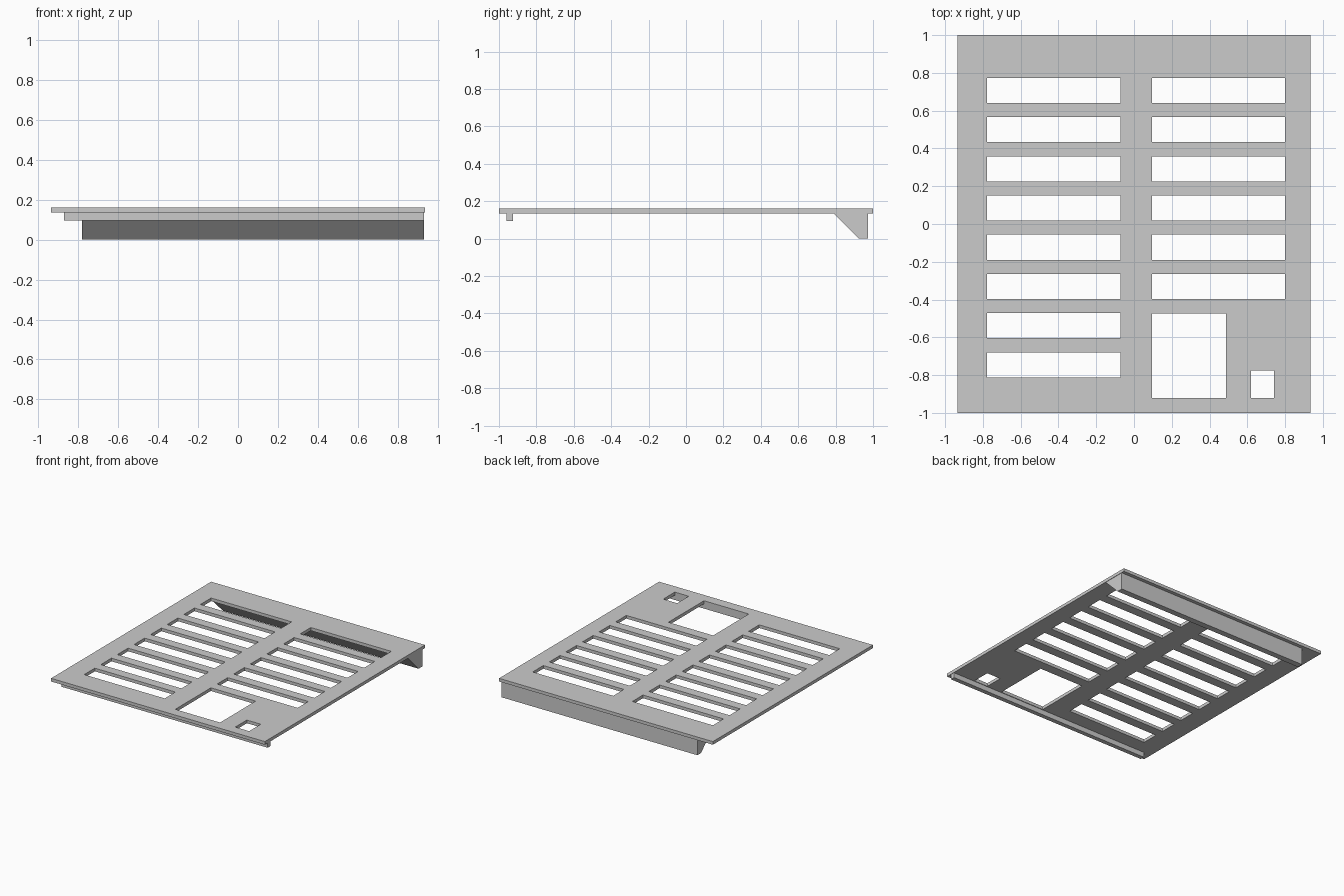
import bpy
import bmesh
from mathutils import Matrix, Vector

cube = bpy.data.objects.get("Cube")
if cube:
    bpy.data.objects.remove(cube, do_unlink=True)

# Material
grey = bpy.data.materials.new("plain grey")
grey.use_nodes = True
colour = (0.6, 0.6, 0.6, 1)
grey.diffuse_color = colour
grey.node_tree.nodes["Principled BSDF"].inputs["Base Color"].default_value = colour


def make_object(name, bm):
    bmesh.ops.recalc_face_normals(bm, faces=bm.faces)
    mesh = bpy.data.meshes.new(name)
    bm.to_mesh(mesh)
    bm.free()
    mesh.materials.append(grey)
    obj = bpy.data.objects.new(name, mesh)
    bpy.context.collection.objects.link(obj)
    return obj


def add_box(bm, x0, x1, y0, y1, z0, z1):
    low, high = Vector((x0, y0, z0)), Vector((x1, y1, z1))
    matrix = Matrix.Translation((low + high) / 2) @ Matrix.Diagonal((high - low).to_4d())
    matrix[3][3] = 1
    bmesh.ops.create_cube(bm, size=1, matrix=matrix)


def extrude_profile(name, profile, x0, x1):
    """Sweep a (y, z) outline along x."""
    bm = bmesh.new()
    face = bm.faces.new([bm.verts.new((x0, y, z)) for y, z in profile])
    swept = bmesh.ops.extrude_face_region(bm, geom=[face], use_keep_orig=True)
    verts = [g for g in swept["geom"] if isinstance(g, bmesh.types.BMVert)]
    bmesh.ops.translate(bm, verts=verts, vec=(x1 - x0, 0, 0))
    return make_object(name, bm)


half_width, under, top = 0.935, 0.135, 0.16

# Flat cover plate
bm = bmesh.new()
add_box(bm, -half_width, half_width, -1, 1, under, top)
plate = make_object("cover_plate", bm)

# Openings: two columns of slots, a large window and a small one
bm = bmesh.new()
slot_width, slot_depth, pitch, first_row = 0.705, 0.133, 0.2075, 0.707
for left_edge, rows in ((-0.777, 8), (0.095, 6)):
    for row in range(rows):
        y = first_row - pitch * row
        add_box(bm, left_edge, left_edge + slot_width,
                y - slot_depth / 2, y + slot_depth / 2, 0.1, 0.2)
add_box(bm, 0.095, 0.487, -0.92, -0.475, 0.1, 0.2)
add_box(bm, 0.62, 0.742, -0.92, -0.775, 0.1, 0.2)
cutter = make_object("opening_cutter", bm)
cutter.hide_render = True

cut = plate.modifiers.new("openings", "BOOLEAN")
cut.operation = "DIFFERENCE"
cut.solver = "EXACT"
cut.object = cutter
bpy.context.view_layer.objects.active = plate
bpy.ops.object.modifier_apply(modifier=cut.name)
bpy.data.objects.remove(cutter, do_unlink=True)

# Lip under the front edge
extrude_profile("front_lip",
                [(-0.96, under), (-0.96, 0.095), (-0.925, 0.095), (-0.925, under)],
                -0.87, 0.932)

# Sloped ledge under the back edge
extrude_profile("back_ledge",
                [(0.79, under), (0.925, 0), (0.972, 0), (0.972, under)],
                -0.78, 0.932)
